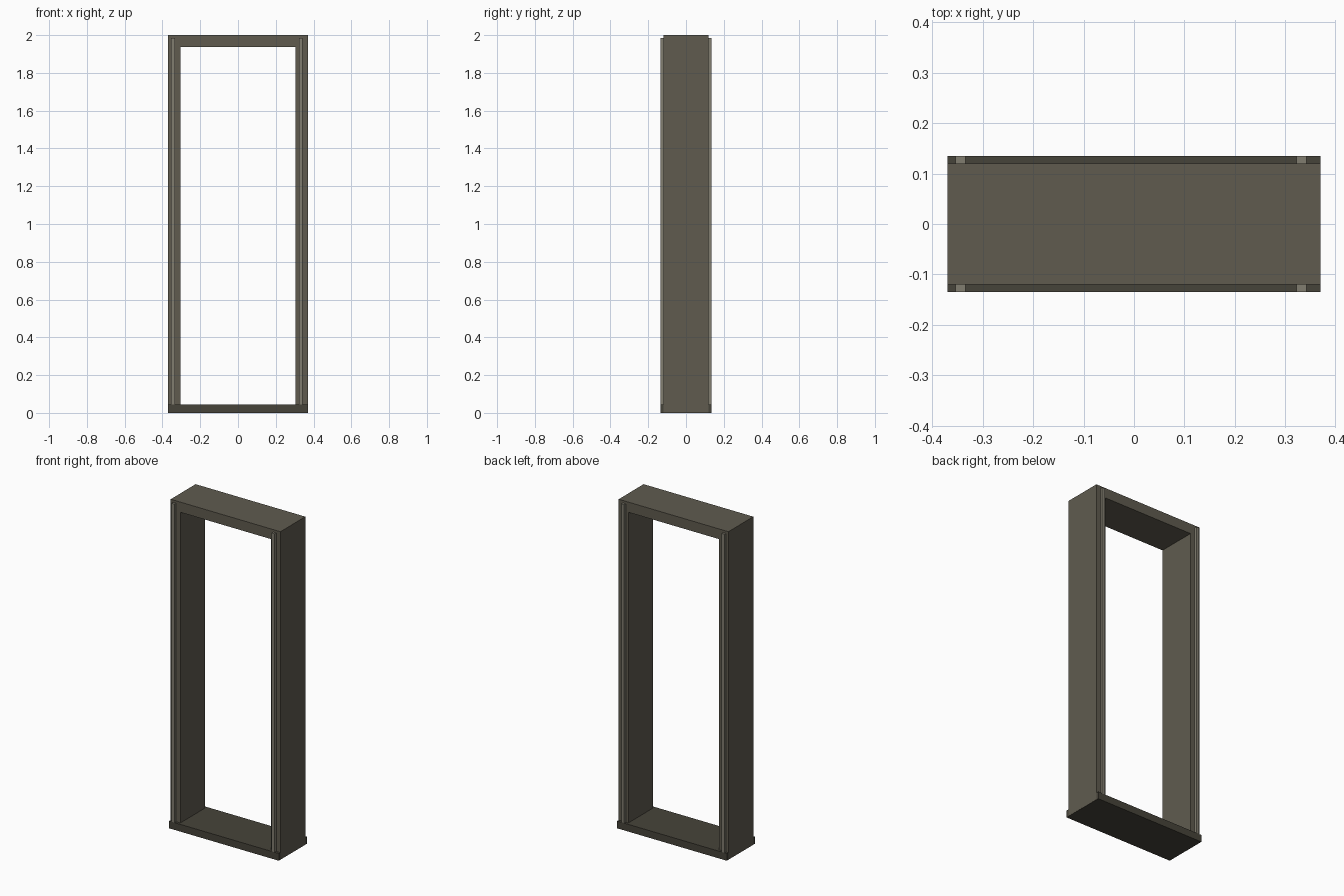
import bpy

if "Cube" in bpy.data.objects:
    bpy.data.objects.remove(bpy.data.objects["Cube"])


def material(name, rgb):
    m = bpy.data.materials.new(name)
    m.diffuse_color = (*rgb, 1)
    m.use_nodes = True
    m.node_tree.nodes["Principled BSDF"].inputs["Base Color"].default_value = m.diffuse_color
    return m


FRAME = material("frame_grey", (0.115, 0.105, 0.078))
SILL = material("dark_grey", (0.062, 0.057, 0.042))
TRIM = material("light_grey", (0.22, 0.205, 0.16))


def box(name, x, y, z, mat):
    """Box from (min, max) ranges on each axis."""
    bpy.ops.mesh.primitive_cube_add(
        size=1, location=[(a + b) / 2 for a, b in (x, y, z)])
    o = bpy.context.object
    o.name = name
    o.scale = [b - a for a, b in (x, y, z)]
    bpy.ops.object.transform_apply(location=False, rotation=False, scale=True)
    o.data.materials.append(mat)
    return o


# Side jambs and top lintel
box("left_jamb", (-0.37, -0.305), (-0.12, 0.12), (0.001, 1.938), FRAME)
box("right_jamb", (0.305, 0.37), (-0.12, 0.12), (0.001, 1.938), FRAME)
box("lintel", (-0.37, 0.37), (-0.12, 0.12), (1.938, 2.0), FRAME)

# Threshold, slightly deeper than the frame
box("threshold", (-0.3695, 0.3695), (-0.135, 0.135), (0, 0.044), SILL)

# Thin vertical strips on the front and back of each jamb
for face, y in (("front", (-0.135, -0.12)), ("back", (0.12, 0.135))):
    for side, x in (("left", (-0.354, -0.334)), ("right", (0.322, 0.342))):
        box(f"{face}_{side}_strip", x, y, (0.044, 1.985), TRIM)
